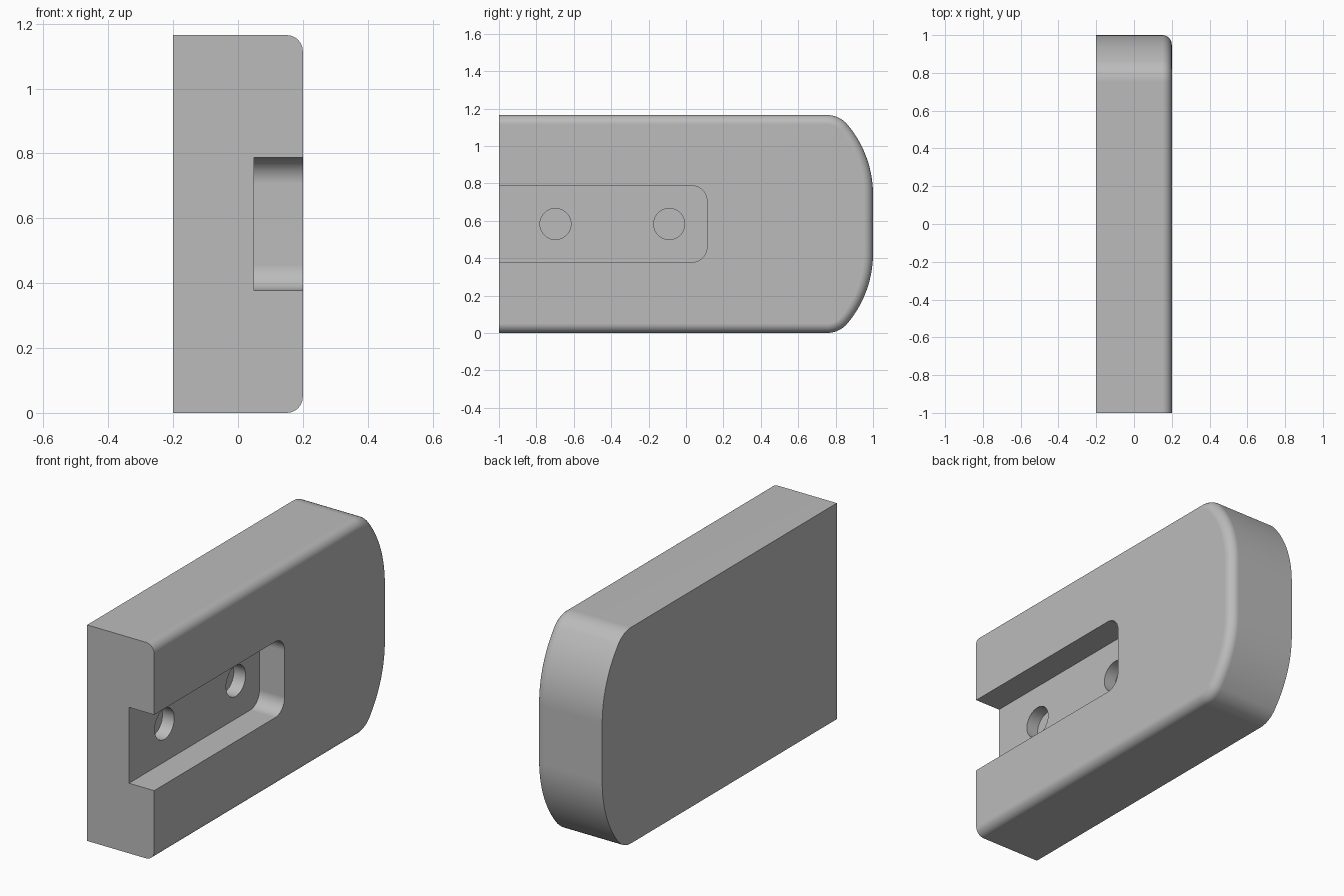
import bpy, bmesh, math

cube = bpy.data.objects.get("Cube")
if cube:
    bpy.data.objects.remove(cube)

HEIGHT, MID = 1.165, 0.5825
EDGE = 0.05  # rounding of the outer face's rim

grey = bpy.data.materials.new("plain_grey")
grey.use_nodes = True
grey.diffuse_color = (0.5, 0.5, 0.5, 1)
grey.node_tree.nodes["Principled BSDF"].inputs["Base Color"].default_value = (0.5, 0.5, 0.5, 1)


def arc(cy, cz, r, a0, a1, n):
    """Points (y, z) along an arc, angles in degrees."""
    angles = [math.radians(a0 + (a1 - a0) * i / n) for i in range(n + 1)]
    return [(cy + r * math.cos(a), cz + r * math.sin(a)) for a in angles]


def mirrored(half):
    """Close an upper half outline with its reflection about mid height."""
    return half + [(y, 2 * MID - z) for y, z in reversed(half)]


def loft(name, rings):
    """Solid from (x, outline) rings stacked along x."""
    bm = bmesh.new()
    loops = [[bm.verts.new((x, y, z)) for y, z in pts] for x, pts in rings]
    for a, b in zip(loops, loops[1:]):
        for i in range(len(a)):
            j = (i + 1) % len(a)
            bm.faces.new((a[i], a[j], b[j], b[i]))
    bm.faces.new(loops[0])
    bm.faces.new(loops[-1])
    bmesh.ops.recalc_face_normals(bm, faces=bm.faces)
    mesh = bpy.data.meshes.new(name)
    bm.to_mesh(mesh)
    bm.free()
    mesh.materials.append(grey)
    obj = bpy.data.objects.new(name, mesh)
    bpy.context.collection.objects.link(obj)
    return obj


def body_outline(d):
    """Block with a bowed end and blended corners, shrunk by d."""
    half = [(-1, HEIGHT - d)]
    half += arc(0.754, 1.022, 0.143 - d, 90, 40.2, 10)
    half += arc(0.42, 0.74, 0.58 - d, 40.2, 0, 14)[1:]
    return mirrored(half)


# Main block: flat back, rounded rim on the outer face
rings = [(-0.2, body_outline(0))]
for i in range(9):
    t = math.pi / 2 * i / 8
    rings.append((0.2 - EDGE + EDGE * math.sin(t), body_outline(EDGE * (1 - math.cos(t)))))
body = loft("mounting_block", rings)

# Open-ended slot with rounded inner corners
slot = mirrored([(-1.2, 0.787)] + arc(0.032, 0.707, 0.08, 90, 0, 10))
cutters = [loft("slot_cutter", [(0.05, slot), (0.4, slot)])]

# Two blind screw holes in the slot floor
for y in (-0.698, -0.09):
    circle = arc(y, MID, 0.083, 0, 360, 48)[:-1]
    cutters.append(loft("hole_cutter", [(-0.02, circle), (0.1, circle)]))

bpy.context.view_layer.objects.active = body
body.select_set(True)
for cutter in cutters:
    cutter.hide_render = True
    mod = body.modifiers.new("cut", 'BOOLEAN')
    mod.object = cutter
    mod.operation = 'DIFFERENCE'
    mod.solver = 'EXACT'
    bpy.ops.object.modifier_apply(modifier=mod.name)
    bpy.data.objects.remove(cutter)

bpy.ops.object.shade_smooth_by_angle(angle=math.radians(30))
weighted = body.modifiers.new("clean_shading", 'WEIGHTED_NORMAL')
weighted.keep_sharp = True
